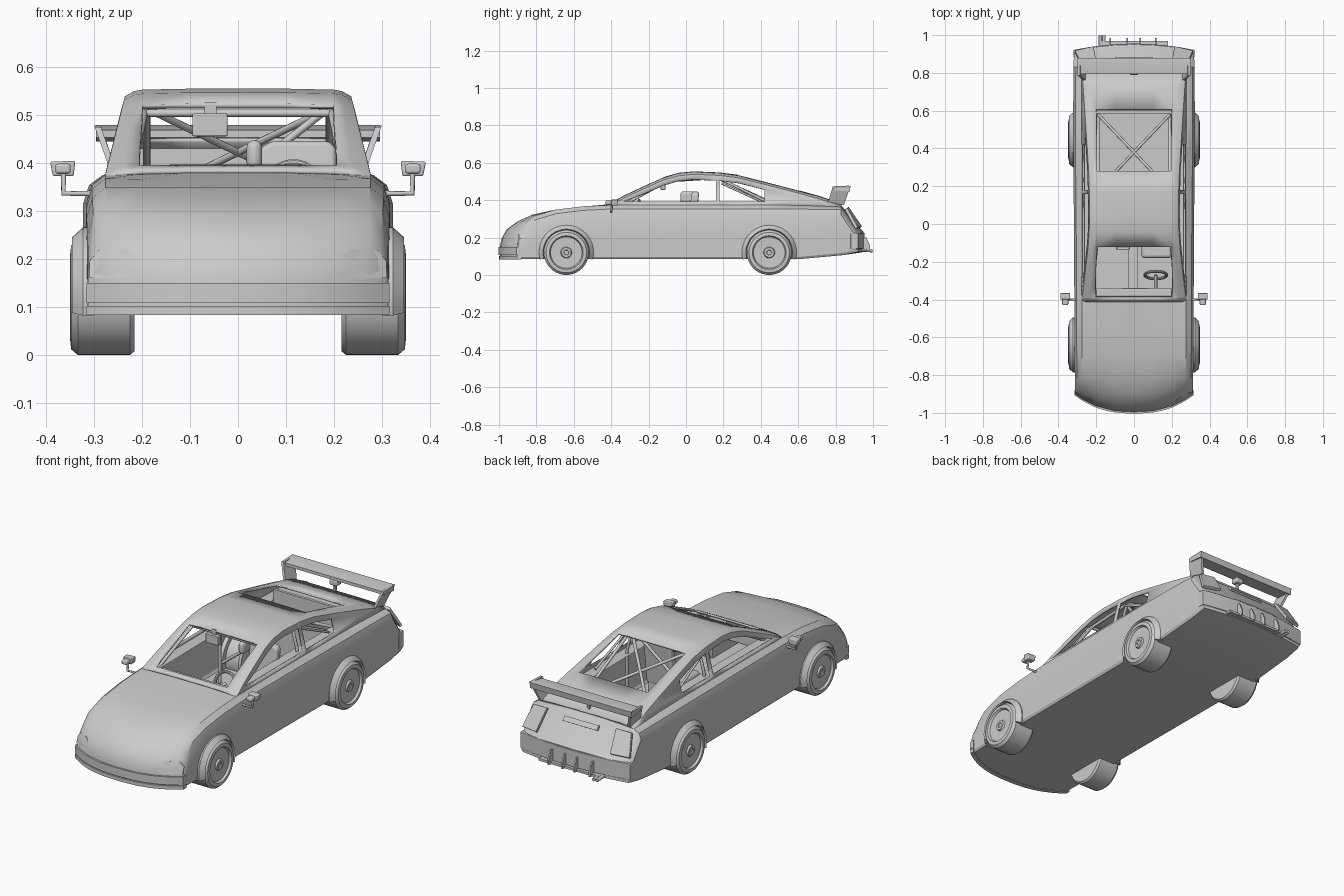
import bpy, bmesh, math
from mathutils import Vector

if "Cube" in bpy.data.objects:
    bpy.data.objects.remove(bpy.data.objects["Cube"])


def mesh(name, verts, faces, mirror=False, thick=0, bevel=0, angle=32):
    me = bpy.data.meshes.new(name)
    me.from_pydata([tuple(v) for v in verts], [], faces)
    bm = bmesh.new()
    bm.from_mesh(me)
    bmesh.ops.remove_doubles(bm, verts=bm.verts, dist=1e-5)
    bmesh.ops.recalc_face_normals(bm, faces=bm.faces)
    bm.to_mesh(me)
    bm.free()
    ob = bpy.data.objects.new(name, me)
    bpy.context.collection.objects.link(ob)
    if mirror:
        ob.modifiers.new("mirror", 'MIRROR').use_clip = True
    if thick:
        s = ob.modifiers.new("solid", 'SOLIDIFY')
        s.thickness, s.offset = thick, 0
    if bevel:
        b = ob.modifiers.new("bevel", 'BEVEL')
        b.width, b.segments = bevel, 3
    bpy.ops.object.select_all(action='DESELECT')
    ob.select_set(True)
    bpy.context.view_layer.objects.active = ob
    bpy.ops.object.shade_smooth_by_angle(angle=math.radians(angle))
    return ob


def prism(name, pts, vec, **kw):
    n = len(pts)
    v = [Vector(p) for p in pts]
    v += [p + Vector(vec) for p in v]
    f = [tuple(range(n)), tuple(range(2 * n - 1, n - 1, -1))]
    f += [(i, (i + 1) % n, n + (i + 1) % n, n + i) for i in range(n)]
    return mesh(name, v, f, **kw)


def box(name, lo, hi, **kw):
    (a, b, c), (d, e, f) = lo, hi
    return prism(name, [(a, b, c), (d, b, c), (d, e, c), (a, e, c)], (0, 0, f - c), **kw)


def lathe(name, prof, y, a0=0, a1=360, seg=40, closed=False):
    n = len(prof)
    v, f = [], []
    for s in range(seg + 1):
        a = math.radians(a0 + (a1 - a0) * s / seg)
        v += [(x, y + r * math.cos(a), .12 + r * math.sin(a)) for x, r in prof]
    m = n if closed else n - 1
    for s in range(seg):
        f += [(s * n + i, s * n + (i + 1) % n, s * n + n + (i + 1) % n, s * n + n + i) for i in range(m)]
    if closed:
        f += [tuple(range(n)), tuple(range(seg * n, seg * n + n))]
    return mesh(name, v, f, mirror=True)


def tube(name, pts, r=.008):
    cu = bpy.data.curves.new(name, 'CURVE')
    cu.dimensions, cu.bevel_depth, cu.bevel_resolution, cu.use_fill_caps = '3D', r, 2, True
    sp = cu.splines.new('POLY')
    sp.points.add(len(pts) - 1)
    for p, q in zip(sp.points, pts):
        p.co = (*q, 1)
    bpy.context.collection.objects.link(bpy.data.objects.new(name, cu))


def loft(name, secs, caps=(), skip=lambda k, i: False, **kw):
    n = len(secs[0])
    v = [p for s in secs for p in s]
    f = [(k * n + i, k * n + i + 1, k * n + n + i + 1, k * n + n + i)
         for k in range(len(secs) - 1) for i in range(n - 1) if not skip(k, i)]
    for c in caps:
        o, h = c * n, n // 2
        f += [(o + i, o + i + 1, o + n - 2 - i, o + n - 1 - i) for i in range(h - 1)]
        f.append((o + h - 1, o + h, o + h + 1))
    return mesh(name, v, f, mirror=True, **kw)


def bend(x, y):
    t = abs(x) / .31
    if y < -.8:
        return y + .095 * t ** 2.5 * (-.8 - y) / .2
    return y - .03 * t * t * max(0, (y - .83) / .12)


# Lower body: y, half width, underside, shoulder, fender edge, centre top
rows = [(-.995, .312, .085, .12, .148, .155), (-.985, .312, .085, .15, .185, .197),
        (-.96, .312, .085, .18, .225, .242), (-.9, .312, .085, .215, .272, .287),
        (-.82, .313, .085, .25, .315, .323), (-.7, .315, .085, .285, .349, .349),
        (-.55, .316, .085, .305, .367, .364), (-.39, .316, .085, .315, .374, .38),
        (0, .318, .085, .315, .375, .385), (.42, .322, .085, .315, .374, .382),
        (.61, .322, .085, .315, .372, .38), (.83, .32, .105, .32, .364, .373),
        (.935, .318, .12, .205, .23, .245), (.95, .316, .123, .2, .22, .23)]
secs = []
for y, w, zb, sh, ze, zc in rows:
    half = [(0, zb), (.1, zb), (.2, zb), (w - .04, zb), (w - .008, zb), (w, zb + .012), (w, (zb + sh) / 2),
            (w, sh), (w - .012, sh + .65 * (ze - sh)), (w - .04, ze), (.2, (ze + zc) / 2), (.1, zc), (0, zc)]
    secs.append([(x, bend(x, y), z) for x, z in half])
loft("lower_body", secs, caps=(0, len(secs) - 1), skip=lambda k, i: 7 <= k < 10 and i >= 10)

# Cabin shell with open windows: y, roof height, inner pillar x
cab = [(-.41, .378, .205), (-.385, .39, .205), (-.33, .42, .204), (-.22, .472, .2), (-.12, .516, .198),
       (-.04, .539, .198), (.04, .547, .198), (.16, .542, .198), (.18, .541, .198), (.28, .528, .196),
       (.42, .493, .196), (.605, .445, .2), (.72, .413, .222), (.83, .374, .25)]
secs = []
for y, zr, xe in cab:
    t = max(0, (zr - .385) / .16)
    wr, top = .272 - .04 * t, zr - .012
    zs = [.36, min(.392, top), max(min(.393, top), zr - .037), top]
    side = [(.275 + (wr - .275) * (z - .36) / max(.01, top - .36), y, z) for z in zs]
    secs.append(side + [((wr + xe) / 2, y, zr - .003), (xe, y, zr), (xe / 2, y, zr + .002), (0, y, zr + .002)])
loft("cabin_shell", secs, thick=.01,
     skip=lambda k, i: (i == 1 and (2 <= k < 7 or 8 <= k < 10)) or (i >= 5 and (1 <= k < 4 or 9 <= k < 11)))

# Wheels and arch flares
for tag, y in (("front", -.64), ("rear", .445)):
    lathe(tag + "_wheels", [(.215, 0), (.215, .112), (.225, .12), (.333, .12), (.347, .108), (.349, .09),
                            (.338, .084), (.336, .03), (.345, .026), (.345, .014), (.34, .012), (.34, 0)], y)
    lathe(tag + "_arch_flares", [(.3, .146), (.322, .146), (.345, .125), (.338, .121), (.3, .121)],
          y, -15, 195, 28, True)

# Front bumper bands, following the nose curve
for name, z0, z1, off in (("front_bumper", .108, .15, .008), ("front_splitter", .083, .102, .006)):
    xs = [.315 * i / 10 for i in range(11)]
    pts = [(x, bend(x, -.995) - off, z0) for x in xs] + [(x, bend(x, -.995) + .02, z0) for x in xs[::-1]]
    prism(name, pts, (0, 0, z1 - z0), mirror=True)

# Headlights
lamp = [(.205, .163), (.26, .16), (.309, .16), (.309, .195), (.29, .218), (.235, .221), (.205, .198)]
prism("headlights", [(x, bend(x, -.99) - .003 + (z - .16) * .35, z) for x, z in lamp], (0, .03, 0), mirror=True)

# Door mirrors
prism("mirror_heads", [(.342, -.4, .372), (.385, -.4, .372), (.391, -.4, .402), (.338, -.4, .404)],
      (0, .035, 0), mirror=True, bevel=.004)
prism("mirror_caps", [(.348, -.43, .377), (.38, -.43, .377), (.38, -.43, .398), (.348, -.43, .398)],
      (0, .035, 0), mirror=True, bevel=.006)
for s in (-1, 1):
    tube("mirror_stalk", [(s * .3, -.4, .336), (s * .363, -.4, .336), (s * .363, -.395, .38)], .006)

# Rear wing, end plates and centre lamp
prism("wing_blade", [(-.295, .795, .452), (-.295, .795, .468), (-.295, .865, .478), (-.295, .88, .476),
                     (-.295, .875, .444), (-.295, .855, .448)], (.59, 0, 0))
prism("wing_end_plates", [(.285, .785, .474), (.285, .88, .477), (.25, .845, .375), (.25, .755, .375)],
      (.013, 0, 0), mirror=True)
box("wing_centre_lamp", (-.022, .79, .425), (.022, .83, .452), bevel=.005)
box("wing_lamp_post", (-.006, .8, .375), (.006, .815, .43))

# Tail lights, rear panel and bumper
prism("tail_lights", [(.2, .856, .355), (.285, .848, .35), (.313, .905, .245), (.215, .928, .25)],
      (0, .014, .009), mirror=True, bevel=.003)
prism("plate_recess_bar", [(-.1, .858, .343), (.1, .858, .343), (.1, .874, .322), (-.1, .874, .322)],
      (0, .01, .006))
pts = [(x, bend(x, .955), .14) for x in (0, .08, .16, .24, .32)]
prism("rear_bumper", pts + [(.32, .88, .14), (0, .88, .14)], (0, 0, .085), mirror=True, bevel=.003)
box("diffuser_ledge", (-.175, .93, .128), (.18, .968, .14))
for x in (-.13, -.04, .03, .11):
    prism("diffuser_fin", [(x, .94, .2), (x, .965, .2), (x, .985, .155), (x, .985, .13), (x, .94, .123)], (.008, 0, 0))
for x in (-.178, -.16):
    tube("exhaust_pipe", [(x, .9, .133), (x, .998, .13)], .009)

# Interior: dash, bulkhead, seats, steering wheel
box("dashboard", (-.2, -.385, .31), (.2, -.34, .378), bevel=.008)
box("rear_bulkhead", (-.205, .585, .09), (.205, .6, .43))
box("seat_base", (.04, -.18, .1), (.2, .04, .2), bevel=.015)
prism("seat_back", [(.045, 0, .18), (.205, 0, .18), (.205, .03, .43), (.19, .03, .445), (.07, .03, .445), (.045, .03, .43)],
      (0, .04, 0), bevel=.01)
box("head_bolster", (.018, -.03, .385), (.05, .055, .447), bevel=.015)
box("transmission_tunnel", (-.03, -.36, .09), (.02, .2, .16))
box("inner_rear_view_mirror", (-.095, -.135, .455), (-.022, -.11, .502), bevel=.003)
box("mirror_bracket", (-.07, -.12, .49), (-.045, -.09, .525))
bpy.ops.mesh.primitive_torus_add(location=(.115, -.27, .345), rotation=(math.radians(70), 0, 0),
                                 major_radius=.058, minor_radius=.008, major_segments=32, minor_segments=10)
bpy.context.object.name = "steering_wheel"
bpy.ops.object.shade_smooth_by_angle()
tube("steering_column", [(.115, -.36, .32), (.115, -.27, .345)], .009)

# Roll cage
tube("cage_main_hoop", [(-.225, .17, .09), (-.225, .17, .39), (-.19, .17, .52), (.19, .17, .52),
                        (.225, .17, .39), (.225, .17, .09)])
tube("cage_front_bar", [(-.19, -.1, .503), (.19, -.1, .503)])
for s in (-1, 1):
    tube("cage_roof_rail", [(s * .225, -.36, .36), (s * .195, -.1, .503), (s * .19, .17, .52)])
    tube("cage_rear_brace", [(s * .19, .18, .515), (s * .19, .58, .32)])
    tube("cage_rear_cross", [(s * .19, .18, .513), (-s * .19, .58, .33)])
    tube("cage_side_brace", [(s * .222, .19, .49), (s * .235, .42, .385)], .006)
tube("cage_hoop_diagonal", [(.19, .17, .515), (-.21, .17, .2)])
